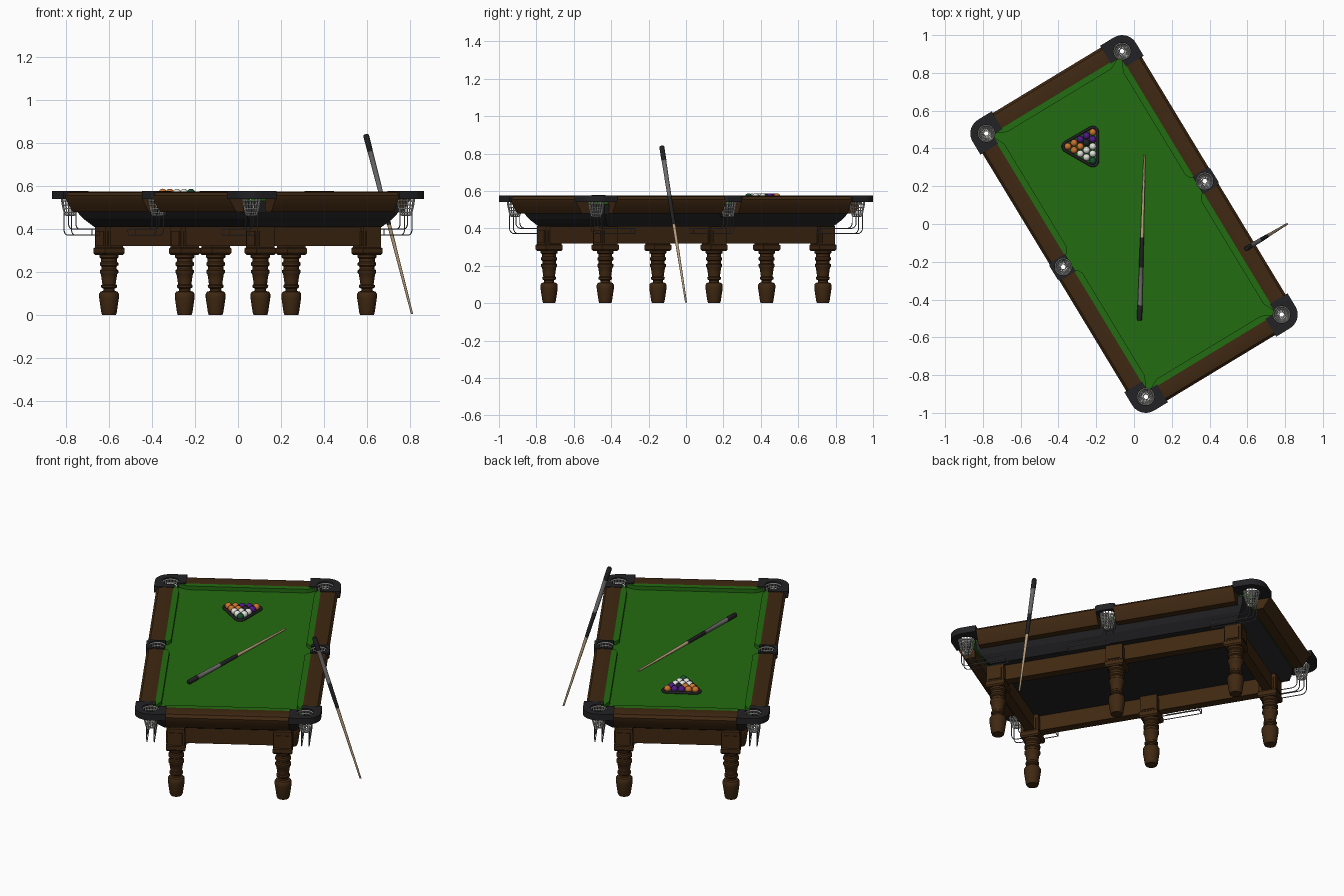
import bpy, bmesh, math
from mathutils import Vector

if "Cube" in bpy.data.objects:
    bpy.data.objects.remove(bpy.data.objects["Cube"])

TURN = math.radians(31.2)          # table is turned on the floor


def material(name, r, g, b):
    m = bpy.data.materials.new(name)
    m.diffuse_color = (r, g, b, 1)
    m.use_nodes = True
    m.node_tree.nodes["Principled BSDF"].inputs["Base Color"].default_value = m.diffuse_color
    return m


WOOD = material("dark_wood", .050, .021, .006)
BLACK = material("black", .016, .016, .018)
CLOTH = material("green_cloth", .017, .15, .006)
WHITE = material("white", .75, .75, .72)
GREY = material("grey", .16, .15, .155)
TAN = material("pale_wood", .50, .36, .21)
ORANGE = material("orange", .60, .17, .03)
PURPLE = material("purple", .08, .01, .25)
DARKGREEN = material("ball_green", .01, .08, .03)


def finish(name, bm, mats, turn=True, smooth=None):
    bmesh.ops.recalc_face_normals(bm, faces=bm.faces)
    me = bpy.data.meshes.new(name)
    bm.to_mesh(me)
    bm.free()
    for m in mats:
        me.materials.append(m)
    if smooth:
        me.shade_smooth()
        me.set_sharp_from_angle(angle=math.radians(smooth))
    ob = bpy.data.objects.new(name, me)
    bpy.context.collection.objects.link(ob)
    if turn:
        ob.rotation_euler.z = TURN
    return ob


def skin(bm, rings, caps=True):
    """Join rings of equal size into a tube."""
    rings = [[bm.verts.new(p) for p in r] for r in rings]
    n = len(rings[0])
    for k in range(len(rings) - 1):
        for i in range(n):
            j = (i + 1) % n
            f = bm.faces.new((rings[k][i], rings[k][j], rings[k + 1][j], rings[k + 1][i]))
            f.material_index = 0
    if caps:
        bm.faces.new(rings[0])
        bm.faces.new(rings[-1])


def rects(name, loops, mat, x=0, y=0):
    """Stack of rectangles: (half x, half y, z)."""
    bm = bmesh.new()
    skin(bm, [[(x + a * w, y + b * l, z) for a, b in ((-1, -1), (1, -1), (1, 1), (-1, 1))]
              for w, l, z in loops])
    return finish(name, bm, [mat])


def prism(name, pts, lo, hi, place, mat, smooth=None):
    bm = bmesh.new()
    skin(bm, [[place(a, b, t) for a, b in pts] for t in (lo, hi)])
    return finish(name, bm, [mat], smooth=smooth)


def lathe(bm, profile, n, x=0, y=0, caps=True):
    skin(bm, [[(x + r * math.cos(math.tau * i / n), y + r * math.sin(math.tau * i / n), z)
               for i in range(n)] for r, z in profile], caps)


def tube(name, paths, radius, mat, cyclic=False, turn=True):
    cu = bpy.data.curves.new(name, 'CURVE')
    cu.dimensions = '3D'
    cu.bevel_depth = radius
    cu.bevel_resolution = 2
    cu.use_fill_caps = True
    for path in paths:
        sp = cu.splines.new('POLY')
        sp.points.add(len(path) - 1)
        for p, co in zip(sp.points, path):
            p.co = (*co, 1)
        sp.use_cyclic_u = cyclic
    cu.materials.append(mat)
    ob = bpy.data.objects.new(name, cu)
    bpy.context.collection.objects.link(ob)
    if turn:
        ob.rotation_euler.z = TURN
    return ob


# Pocket positions and the cutter for their holes
POCKETS = [(.42 * a, .815 * b) for a in (-1, 1) for b in (-1, 1)] + [(-.438, 0), (.438, 0)]
bm = bmesh.new()
for px, py in POCKETS:
    lathe(bm, [(.045, .462), (.045, .65)], 28, px, py)
cutter = finish("pocket_cutter", bm, [BLACK])
cutter.hide_render = True
cutter.hide_viewport = True
cutter.display_type = 'WIRE'


def drill(ob):
    mod = ob.modifiers.new("holes", 'BOOLEAN')
    mod.operation = 'DIFFERENCE'
    mod.solver = 'EXACT'
    mod.object = cutter


# Bed and sloping dark apron
drill(rects("cloth_bed", [(.41, .805, .53), (.41, .805, .55)], CLOTH))
drill(rects("apron", [(.355, .705, .41), (.365, .715, .42), (.395, .742, .45), (.415, .76, .48),
                      (.42, .765, .53)], BLACK))

# Wooden rails: two per long side, one per short side
RAIL = [(0, .48), (0, .572), (.055, .575), (.08, .57), (.093, .555), (.09, .535), (.055, .48)]
for s in (-1, 1):
    for e in (-1, 1):
        prism("long_rail", RAIL, .05 * e, .735 * e,
              lambda d, z, t: (s * (.40 + d), t, z), WOOD, 30)
    prism("short_rail", RAIL, -.335, .335, lambda d, z, t: (t, s * (.797 + d), z), WOOD, 30)

# Cushions with angled ends
flat = lambda a, b, t: (a, b, t)
for s in (-1, 1):
    for e in (-1, 1):
        drill(prism("long_cushion", [(.402 * s, .04 * e), (.402 * s, .79 * e), (.38 * s, .745 * e),
                                     (.367 * s, .715 * e), (.367 * s, .08 * e), (.38 * s, .055 * e)],
                    .549, .572, flat, CLOTH))
    drill(prism("short_cushion", [(-.385, .799 * s), (.385, .799 * s), (.35, .777 * s),
                                  (.32, .764 * s), (-.32, .764 * s), (-.35, .777 * s)],
                .549, .572, flat, CLOTH))

# Black pocket corners and middle pocket plates
arc = [(.42 + .085 * math.cos(math.pi / 2 * k / 10), .815 + .085 * math.sin(math.pi / 2 * k / 10))
       for k in range(11)]
CORNER = [(.395, .735), (.505, .735)] + arc + [(.335, .90), (.335, .79), (.395, .79)]
for a in (-1, 1):
    for b in (-1, 1):
        drill(prism("pocket_corner", [(x * a, y * b) for x, y in CORNER], .54, .577, flat, BLACK))
    drill(prism("middle_pocket_plate", [(.395 * a, -.055), (.49 * a, -.055), (.498 * a, -.04),
                                        (.498 * a, .04), (.49 * a, .055), (.395 * a, .055)],
                .54, .577, flat, BLACK))

# Net baskets and ball return wires under each pocket
for px, py in POCKETS:
    bm = bmesh.new()
    lathe(bm, [(.043, .566), (.042, .548), (.04, .53), (.037, .512), (.033, .495), (.029, .478),
               (.025, .465), (.012, .463)], 16, px, py, False)
    net = finish("pocket_net", bm, [WHITE])
    wire = net.modifiers.new("mesh", 'WIREFRAME')
    wire.thickness = .005
    tube("pocket_ring", [[(px + .043 * math.cos(math.tau * k / 24),
                           py + .043 * math.sin(math.tau * k / 24), .566) for k in range(24)]],
         .003, WHITE, True)
    s = -math.copysign(1, py) if py else -math.copysign(1, px)
    paths = []
    for o in (-.02, .02):
        for back, low in ((-.022, .372), (.018, .40)):
            bend = [(px + o, py + s * (back + .03 * (1 - math.cos(q))), low + .03 * (1 - math.sin(q)))
                    for q in (math.pi / 8 * k for k in range(5))]
            paths.append([(px + o, py + s * back, .475)] + bend + [(px + o, py + s * .23, low)])
    paths.append([(px + o, py + s * .23, z) for o, z in
                  ((-.02, .40), (-.02, .372), (.02, .372), (.02, .40))])
    tube("ball_return_wire", paths, .0025, GREY)

# Under frame
for s in (-1, 1):
    rects("side_frame", [(.025, .68, .32), (.025, .68, .412)], WOOD, s * .29, 0)
    rects("end_frame", [(.29, .025, .32), (.29, .025, .412)], WOOD, 0, s * .68)

# Six turned legs with square blocks
LEG = [(.032, 0), (.036, .012), (.046, .08), (.046, .098), (.04, .108), (.027, .112), (.026, .122),
       (.036, .128), (.037, .138), (.031, .143), (.034, .165), (.038, .19), (.043, .196),
       (.043, .208), (.036, .213), (.036, .226), (.043, .231), (.043, .243), (.037, .249),
       (.037, .262), (.045, .268), (.045, .285)]
for x in (-.29, .29):
    for y in (-.68, 0, .68):
        bm = bmesh.new()
        lathe(bm, LEG, 24, x, y)
        finish("turned_leg", bm, [WOOD], smooth=40)
        rects("leg_block", [(.047, .047, .28), (.053, .053, .288), (.053, .053, .31),
                            (.048, .048, .315), (.048, .048, .412)], WOOD, x, y)
        rects("leg_block_panel", [(.053, .036, .322), (.053, .036, .39)], WOOD, x, y)
        rects("leg_block_panel", [(.036, .053, .322), (.036, .053, .39)], WOOD, x, y)

# Racked balls, pointing to the left
GAP, R = .038, .0188
COLOURS = [ORANGE, ORANGE, ORANGE, WHITE, ORANGE, PURPLE, WHITE, WHITE, BLACK, PURPLE,
           DARKGREEN, WHITE, WHITE, PURPLE, ORANGE]
colours = iter(COLOURS)
for row in range(5):
    for k in range(row + 1):
        bm = bmesh.new()
        bmesh.ops.create_uvsphere(bm, u_segments=20, v_segments=12, radius=R)
        ball = finish("ball", bm, [next(colours)], False, 60)
        ball.location = (-.35 + row * GAP * .866, .41 + (k - row / 2) * GAP, .55 + R)

# Triangle rack around the balls
base = -.35 + 4 * GAP * .866
ring = []
for cx, cy, mid in ((-.35, .41, 180), (base, .41 - 2 * GAP, 300), (base, .41 + 2 * GAP, 60)):
    for k in range(-4, 5):
        q = math.radians(mid + k * 15)
        ring.append((cx + .026 * math.cos(q), cy + .026 * math.sin(q), .559))
tube("triangle_rack", [ring], .0075, BLACK, True, False)


# Cues: one on the cloth, one leaning on the rail
def cue(name, butt, tip):
    butt, tip = Vector(butt), Vector(tip)
    n = (tip - butt).length
    bm = bmesh.new()
    lathe(bm, [(r, t * n) for r, t in ((.010, 0), (.0135, .006), (.0135, .09), (.0125, .091),
                                       (.011, .32), (.0115, .321), (.010, .5), (.009, .501),
                                       (.005, 1))], 16)
    bm.faces.ensure_lookup_table()
    for f in bm.faces:
        t = f.calc_center_median().z / n
        f.material_index = 0 if t < .0905 else 1 if t < .32 else 0 if t < .5 else 2
    ob = finish(name, bm, [BLACK, GREY, TAN], False, 40)
    ob.location = butt
    ob.rotation_mode = 'QUATERNION'
    ob.rotation_quaternion = (tip - butt).to_track_quat('Z', 'Y')


cue("cue_on_table", (.029, -.51, .5645), (.056, .365, .556))
cue("leaning_cue", (.595, -.13, .84), (.81, 0, .005))
